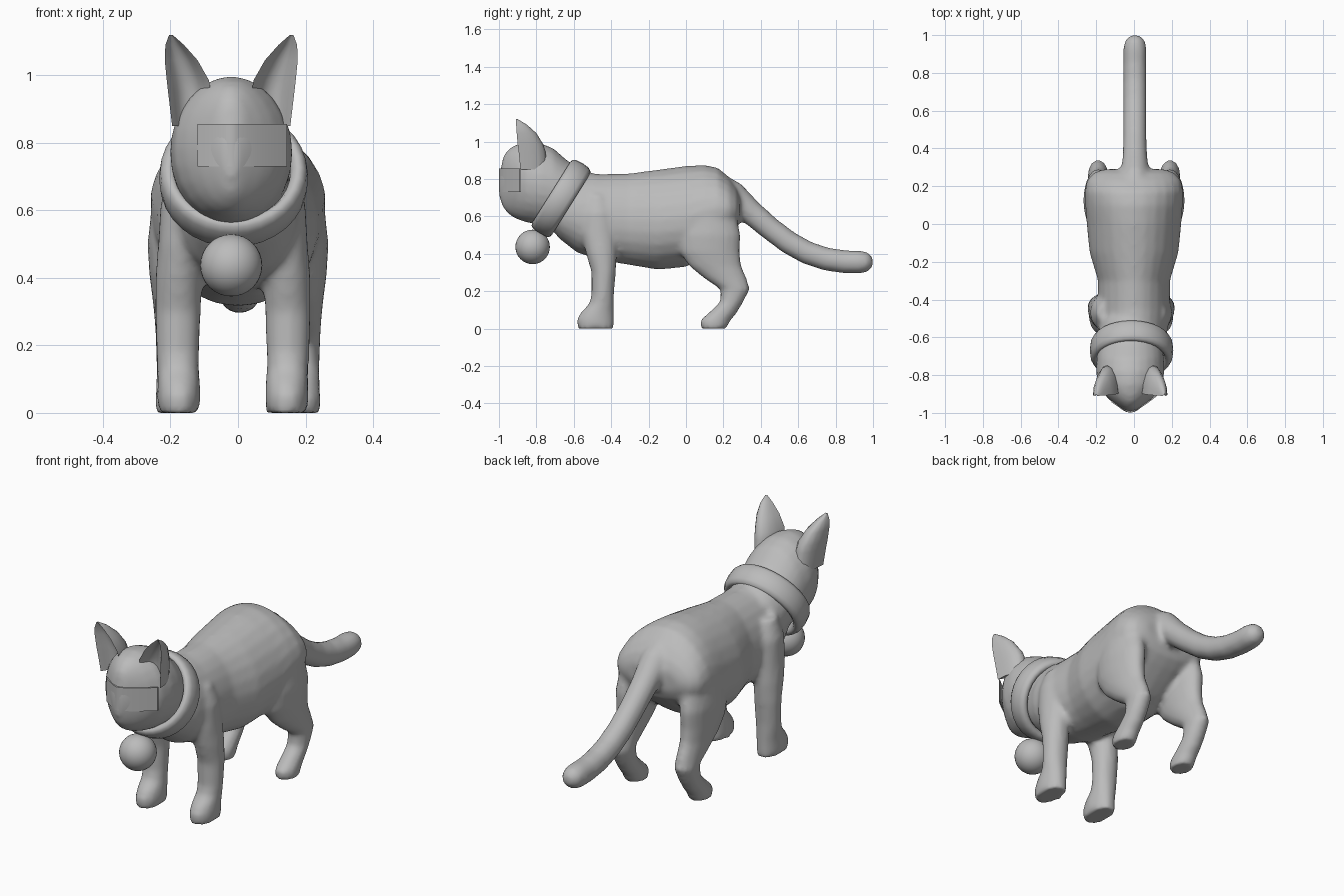
import bpy, bmesh, math
from mathutils import Vector, Matrix

if "Cube" in bpy.data.objects:
    bpy.data.objects.remove(bpy.data.objects["Cube"])

grey = bpy.data.materials.new("grey")
grey.diffuse_color = (0.5, 0.5, 0.5, 1)
grey.use_nodes = True
grey.node_tree.nodes["Principled BSDF"].inputs["Base Color"].default_value = grey.diffuse_color
HEAD_X = -0.02


def finish(bm, name, angle=60):
    bmesh.ops.recalc_face_normals(bm, faces=bm.faces)
    me = bpy.data.meshes.new(name)
    bm.to_mesh(me)
    bm.free()
    ob = bpy.data.objects.new(name, me)
    bpy.context.collection.objects.link(ob)
    me.materials.append(grey)
    bpy.ops.object.select_all(action='DESELECT')
    ob.select_set(True)
    bpy.context.view_layer.objects.active = ob
    bpy.ops.object.shade_smooth_by_angle(angle=math.radians(angle))
    return ob


def skin(bm, rings):
    """Bridge equal point rings and cap both ends."""
    vs = [[bm.verts.new(p) for p in r] for r in rings]
    n = len(vs[0])
    for a, b in zip(vs, vs[1:]):
        for i in range(n):
            j = (i + 1) % n
            bm.faces.new((a[i], a[j], b[j], b[i]))
    bm.faces.new(vs[0][::-1])
    bm.faces.new(vs[-1])


def oval(c, u, v, n=20, pear=0.0):
    pts = []
    for i in range(n):
        a = 2 * math.pi * i / n
        s = math.sin(a)
        pts.append(Vector(c) + Vector(u) * math.cos(a) * (1 - pear * s) + Vector(v) * s)
    return pts


def along_y(bm, x, rows, pear=0.0):
    """Rows: y, bottom z, top z, half width."""
    skin(bm, [oval((x, y, (lo + hi) / 2), (w, 0, 0), (0, 0, (hi - lo) / 2), 24, pear)
              for y, lo, hi, w in rows])


def along_z(bm, x0, side, rows):
    """Rows: z, front y, back y, side offset, half width."""
    skin(bm, [oval((x0 + side * x, (f + b) / 2, z), (w, 0, 0), (0, (b - f) / 2, 0))
              for z, f, b, x, w in rows])


cat = bmesh.new()

# torso
along_y(cat, 0, [(-.72, .53, .72, .10), (-.67, .475, .79, .145), (-.58, .405, .84, .175),
                 (-.45, .365, .825, .19), (-.3, .34, .83, .19), (-.15, .315, .85, .235),
                 (0, .33, .87, .25), (.1, .385, .875, .258), (.17, .44, .86, .26),
                 (.23, .49, .81, .25), (.27, .53, .76, .215), (.29, .58, .71, .16)], .1)

# head and neck
along_y(cat, HEAD_X, [(-.998, .70, .82, .02), (-.975, .64, .93, .055), (-.94, .605, .967, .10),
                      (-.905, .585, .985, .135), (-.85, .567, .998, .17), (-.78, .555, .993, .182),
                      (-.71, .545, .965, .178), (-.63, .52, .895, .17), (-.5, .45, .83, .165)])

# legs
front_leg = [(0, -.58, -.385, .16, .062), (.05, -.585, -.385, .16, .064),
             (.09, -.56, -.385, .16, .063), (.13, -.52, -.385, .162, .062),
             (.18, -.505, -.385, .163, .064), (.3, -.505, -.375, .163, .068),
             (.4, -.535, -.37, .16, .07), (.5, -.56, -.37, .15, .072),
             (.62, -.56, -.38, .145, .07), (.72, -.53, -.42, .13, .05)]
hind_leg = [(0, .08, .215, .19, .055), (.045, .075, .24, .19, .055), (.08, .115, .27, .19, .053),
            (.14, .18, .305, .19, .052), (.21, .185, .342, .19, .054), (.27, .095, .325, .19, .057),
            (.335, .015, .297, .19, .063), (.41, -.035, .288, .19, .073),
            (.5, -.045, .293, .19, .078), (.6, -.02, .27, .18, .078), (.72, .04, .23, .165, .06)]
for side in (-1, 1):
    along_z(cat, -.015, side, front_leg)
    along_z(cat, 0, side, hind_leg)

# tail, swept along its centre line
path = [Vector((.005, y, z)) for y, z in
        [(.14, .77), (.25, .71), (.35, .62), (.45, .535), (.55, .46), (.65, .405), (.75, .372),
         (.85, .357), (.93, .356), (.97, .356), (.99, .356), (1.0, .356)]]
radii = [.08, .078, .066, .062, .062, .062, .062, .062, .062, .053, .036, .015]
rings = []
for i, (p, r) in enumerate(zip(path, radii)):
    t = (path[min(i + 1, len(path) - 1)] - path[max(i - 1, 0)]).normalized()
    rings.append(oval(p, (r, 0, 0), Vector((0, -t.z, t.y)) * r))
skin(cat, rings)

body = finish(cat, "cat_body", 80)
fuse = body.modifiers.new("fuse", 'REMESH')
fuse.mode = 'VOXEL'
fuse.voxel_size = .014
fuse.use_smooth_shade = True
blend = body.modifiers.new("blend", 'SMOOTH')
blend.factor = .5
blend.iterations = 6

# ears, hollowed at the front: z, inner x, outer x, front y, back y
ear_rows = [(.85, .06, .175, -.885, -.74), (.95, .06, .187, -.895, -.752),
            (.985, .066, .191, -.9, -.763), (1.045, .10, .197, -.905, -.80),
            (1.09, .14, .195, -.908, -.85), (1.12, .174, .184, -.91, -.9)]
for side, label in ((-1, "right"), (1, "left")):
    bm = bmesh.new()
    rings = []
    for z, xi, xo, f, b in ear_rows:
        c, w, d = (xi + xo) / 2, (xo - xi) / 2, b - f
        arc = [math.pi * i / 8 for i in range(9)]
        ring = [(c + w * math.cos(a), f + d * math.sin(a)) for a in arc]
        ring += [(c - .78 * w * math.cos(a), f + .45 * d * math.sin(a)) for a in arc[1:-1]]
        rings.append([(HEAD_X + side * x, y, z) for x, y in ring])
    skin(bm, rings)
    finish(bm, label + "_ear", 50)

# collar: a tilted ring with a wide oval section
bm = bmesh.new()
N, M = 32, 12
place = Matrix.Translation((-.013, -.668, .696)) @ Matrix.Rotation(math.radians(-32), 4, 'X')
grid = []
for i in range(N):
    a = 2 * math.pi * i / N
    row = []
    for j in range(M):
        b = 2 * math.pi * j / M
        r = .193 + .028 * math.cos(b)
        ax = .062 * math.copysign(abs(math.sin(b)) ** .7, math.sin(b))
        row.append(bm.verts.new(place @ Vector((r * math.cos(a), ax, r * math.sin(a)))))
    grid.append(row)
for i in range(N):
    for j in range(M):
        k, m = (i + 1) % N, (j + 1) % M
        bm.faces.new((grid[i][j], grid[k][j], grid[k][m], grid[i][m]))
finish(bm, "collar")

# bell
bm = bmesh.new()
bmesh.ops.create_uvsphere(bm, u_segments=32, v_segments=16, radius=.092,
                          matrix=Matrix.Translation((HEAD_X, -.82, .437)))
finish(bm, "bell")

# face band, wrapped round the front of the head
bm = bmesh.new()
cols = []
for i in range(17):
    x = -.12 + .265 * i / 16
    y = -1 + .11 * (abs(x - HEAD_X) / .165) ** 1.3
    cols.append([bm.verts.new((x, y + d, z)) for d, z in
                 ((0, .73), (0, .855), (.008, .855), (.008, .73))])
for a, b in zip(cols, cols[1:]):
    for j in range(4):
        k = (j + 1) % 4
        bm.faces.new((a[j], b[j], b[k], a[k]))
bm.faces.new(cols[0])
bm.faces.new(cols[-1][::-1])
finish(bm, "face_band", 40)
